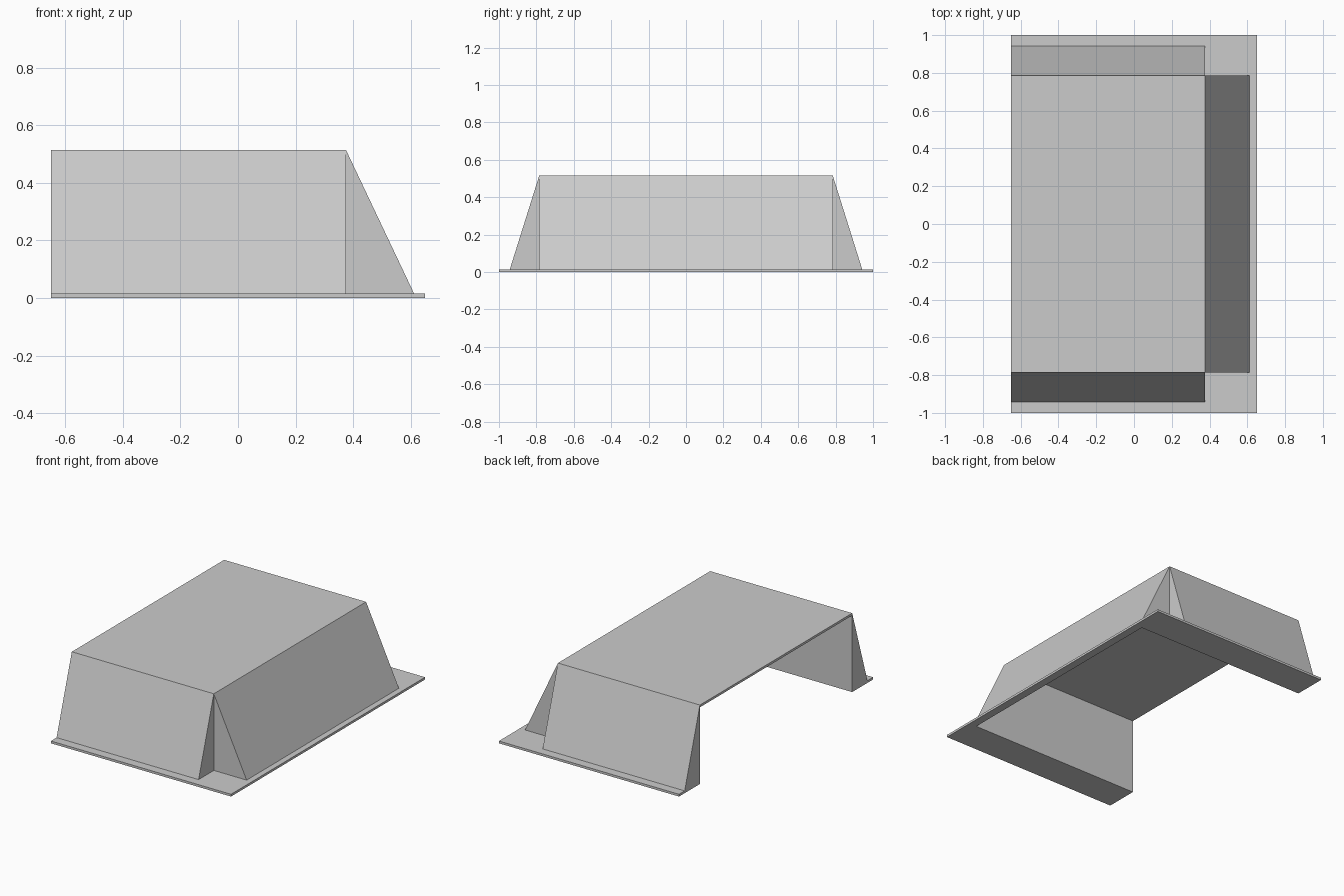
import bpy, bmesh
from mathutils import Vector

cube = bpy.data.objects.get("Cube")
if cube:
    bpy.data.objects.remove(cube, do_unlink=True)

grey = bpy.data.materials.new("plain_grey")
grey.use_nodes = True
colour = (0.6, 0.6, 0.6, 1)
grey.diffuse_color = colour
grey.node_tree.nodes["Principled BSDF"].inputs["Base Color"].default_value = colour

# Main dimensions
LEFT, RIGHT, ROOF_X, FOOT_X = -0.65, 0.65, 0.375, 0.612
END, ROOF_Y, FOOT_Y = 1.0, 0.785, 0.942
SHEET, HEIGHT = 0.015, 0.515


def extrude(name, outline, offset, keep=None):
    """Extrude a flat outline along offset; keep filters faces by centre."""
    bm = bmesh.new()
    face = bm.faces.new([bm.verts.new(p) for p in outline])
    result = bmesh.ops.extrude_face_region(bm, geom=[face], use_keep_orig=True)
    moved = [v for v in result["geom"] if isinstance(v, bmesh.types.BMVert)]
    bmesh.ops.translate(bm, verts=moved, vec=Vector(offset))
    bmesh.ops.recalc_face_normals(bm, faces=bm.faces)
    if keep:
        unwanted = [f for f in bm.faces if not keep(f.normal)]
        bmesh.ops.delete(bm, geom=unwanted, context="FACES")
    mesh = bpy.data.meshes.new(name)
    bm.to_mesh(mesh)
    bm.free()
    mesh.materials.append(grey)
    obj = bpy.data.objects.new(name, mesh)
    bpy.context.collection.objects.link(obj)
    return obj


# U-shaped base flange, open on one side
flange = [(LEFT, -END), (RIGHT, -END), (RIGHT, END), (LEFT, END),
          (LEFT, ROOF_Y), (FOOT_X - SHEET, ROOF_Y),
          (FOOT_X - SHEET, -ROOF_Y), (LEFT, -ROOF_Y)]
extrude("base_flange", [(x, y, 0) for x, y in flange], (0, 0, SHEET))

# Flat roof sheet
roof = [(LEFT, -ROOF_Y), (ROOF_X, -ROOF_Y), (ROOF_X, ROOF_Y), (LEFT, ROOF_Y)]
extrude("roof", [(x, y, HEIGHT - SHEET) for x, y in roof], (0, 0, SHEET))

# Closed wedge walls at the front and back
for name, side in (("front_wall", -1), ("back_wall", 1)):
    wedge = [(ROOF_Y, SHEET), (FOOT_Y, SHEET), (ROOF_Y, HEIGHT)]
    extrude(name, [(LEFT, side * y, z) for y, z in wedge], (ROOF_X - LEFT, 0, 0))

# Sloping side wall: an open shell with triangular ends, no floor or inner face
slope = [(ROOF_X, SHEET), (FOOT_X, SHEET), (ROOF_X, HEIGHT)]
extrude("side_wall", [(x, -ROOF_Y, z) for x, z in slope], (0, 2 * ROOF_Y, 0),
        keep=lambda n: n.x > -0.5 and n.z > -0.5)
